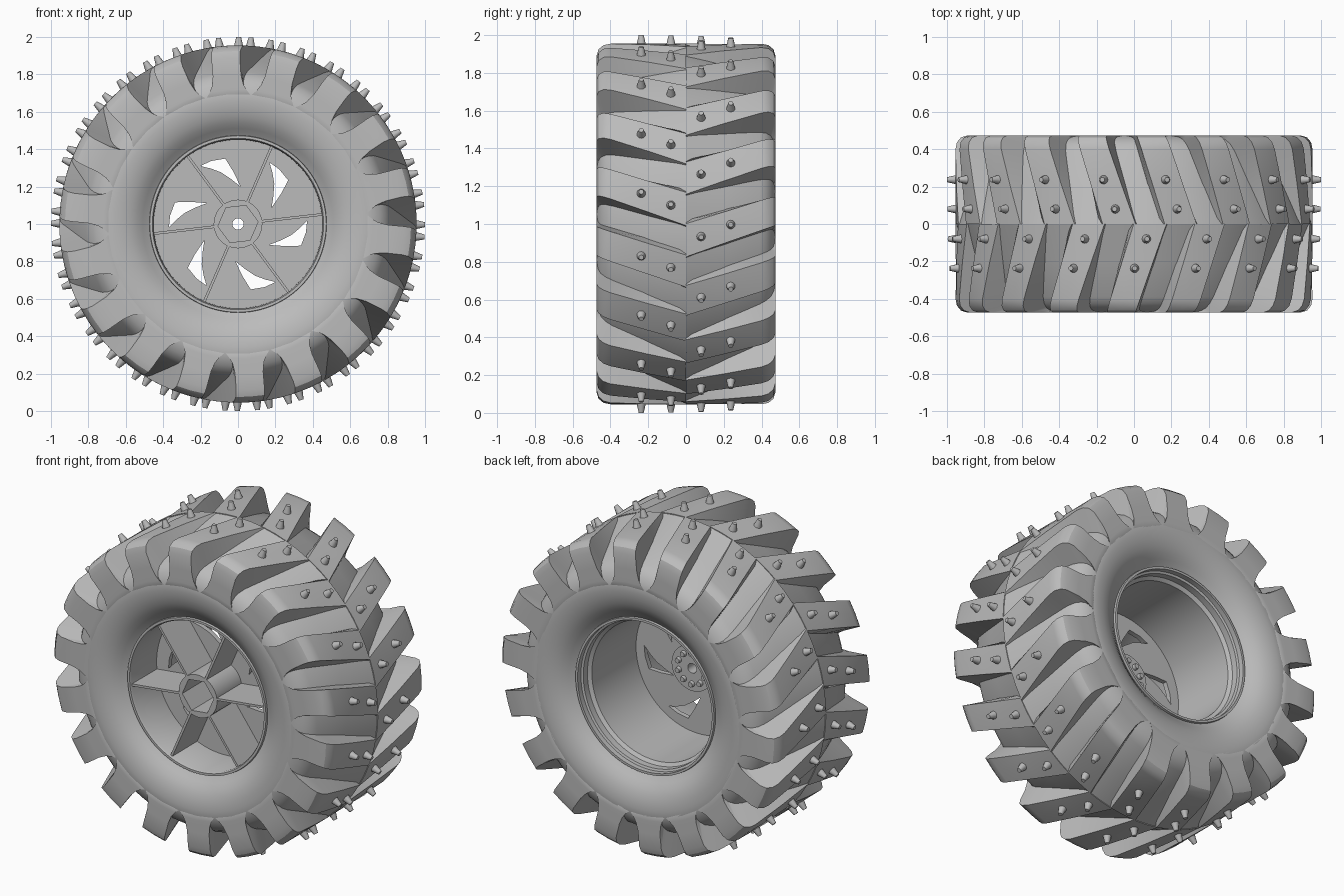
import bpy, bmesh
from math import sin, cos, pi, radians
from mathutils import Matrix

if "Cube" in bpy.data.objects:
    bpy.data.objects.remove(bpy.data.objects["Cube"])

grey = bpy.data.materials.new("plain_grey")
grey.use_nodes = True
COLOUR = (0.5, 0.5, 0.5, 1)
grey.diffuse_color = COLOUR
grey.node_tree.nodes["Principled BSDF"].inputs["Base Color"].default_value = COLOUR

AXLE = Matrix.Translation((0, 0, 1))
COUNT = 18                      # lugs per side
STEP = 2 * pi / COUNT


def polar(r, a, y):
    """Point at radius r, clockwise angle a from the top, depth y."""
    return (r * sin(a), y, 1 + r * cos(a))


def finish(obj, angle=32):
    bpy.ops.object.select_all(action='DESELECT')
    obj.select_set(True)
    bpy.context.view_layer.objects.active = obj
    obj.data.materials.clear()
    obj.data.materials.append(grey)
    bpy.ops.object.shade_smooth_by_angle(angle=radians(angle))


def from_bmesh(name, bm):
    bmesh.ops.recalc_face_normals(bm, faces=bm.faces)
    mesh = bpy.data.meshes.new(name)
    bm.to_mesh(mesh)
    bm.free()
    obj = bpy.data.objects.new(name, mesh)
    bpy.context.collection.objects.link(obj)
    finish(obj)


def bridge(bm, a, b):
    n = len(a)
    for i in range(n):
        j = (i + 1) % n
        bm.faces.new((a[i], a[j], b[j], b[i]))


def lathe(name, profile, segments=96):
    """Revolve a closed (radius, depth) profile about the axle."""
    bm = bmesh.new()
    rings = [[bm.verts.new(polar(r, 2 * pi * k / segments, y)) for r, y in profile]
             for k in range(segments)]
    for k in range(segments):
        bridge(bm, rings[k], rings[(k + 1) % segments])
    from_bmesh(name, bm)


def circle(r, n=64, turn=0.0):
    return [(r * cos(turn + 2 * pi * k / n), r * sin(turn + 2 * pi * k / n)) for k in range(n)]


def plate(name, loops, front, back):
    """Flat plate facing the front, first loop outside, the rest as holes."""
    curve = bpy.data.curves.new(name, 'CURVE')
    curve.dimensions = '2D'
    curve.fill_mode = 'BOTH'
    curve.extrude = (back - front) / 2
    for loop in loops:
        spline = curve.splines.new('POLY')
        spline.points.add(len(loop) - 1)
        for point, (x, y) in zip(spline.points, loop):
            point.co = (x, y, 0, 1)
        spline.use_cyclic_u = True
    obj = bpy.data.objects.new(name, curve)
    bpy.context.collection.objects.link(obj)
    obj.location = (0, (front + back) / 2, 1)
    obj.rotation_euler = (pi / 2, 0, 0)
    bpy.ops.object.select_all(action='DESELECT')
    obj.select_set(True)
    bpy.context.view_layer.objects.active = obj
    bpy.ops.object.convert(target='MESH')
    finish(bpy.context.object)


# Tyre carcass: groove floor sloping down from the centre ridge, shoulder, sidewall, bead
half = [(.95, 0), (.88, .2), (.812, .39), (.79, .425), (.76, .45), (.725, .466), (.695, .473),
        (.66, .473), (.62, .468), (.575, .455), (.54, .437), (.51, .415), (.49, .398), (.47, .385)]
lathe("tyre_carcass", half + [(r, -y) for r, y in reversed(half[1:])])

# Tread lugs: outer radius, outer depth, half width, floor radius, floor depth
STATIONS = [(.955, 0, 5.3, .935, 0), (.955, .2, 5, .865, .2), (.955, .40, 4.8, .805, .37),
            (.947, .437, 4.8, .79, .40), (.925, .463, 4.8, .77, .425), (.89, .474, 4.9, .75, .44),
            (.80, .474, 5.4, .72, .452), (.75, .474, 6.4, .70, .458),
            (.72, .474, 7.8, .69, .462), (.695, .473, 9.6, .68, .465)]


def lug_angle(depth, index, side):
    """Centre line of a slanted lug; the back half is shifted by half a step."""
    return index * STEP + radians(2 - 20 * (depth - .16)) + (STEP / 2 if side > 0 else 0)


def tread(name, side):
    bm = bmesh.new()
    for i in range(COUNT):
        rings = []
        for r, y, w, fr, fy in STATIONS:
            top, base = lug_angle(y, i, side), lug_angle(fy, i, side)
            h, b = radians(w), radians(min(w + 1.2, 9.8))
            points = [(fr, base - b, fy), (r, top - h, y), (r, top, y),
                      (r, top + h, y), (fr, base + b, fy)]
            rings.append([bm.verts.new(polar(pr, a, side * d)) for pr, a, d in points])
        for a, b in zip(rings, rings[1:]):
            bridge(bm, a, b)
        bm.faces.new(rings[0])
        bm.faces.new(rings[-1])
    from_bmesh(name, bm)


# Studs: two tapered pins on every lug
def studs(name, side):
    bm = bmesh.new()
    for i in range(COUNT):
        for depth, offset in ((.08, 4), (.237, .2)):
            a = i * STEP + radians(offset) + (STEP / 2 if side > 0 else 0)
            place = AXLE @ Matrix.Rotation(a, 4, 'Y') @ Matrix.Translation((0, side * depth, .972))
            bmesh.ops.create_cone(bm, cap_ends=True, segments=12, radius1=.026,
                                  radius2=.013, depth=.056, matrix=place)
    from_bmesh(name, bm)


for side, label in ((-1, "front"), (1, "back")):
    tread(label + "_tread_lugs", side)
    studs(label + "_studs", side)

# Rim barrel with stepped back lip
lathe("rim_barrel", [(.475, -.38), (.472, -.402), (.458, -.402), (.452, -.39), (.45, -.15),
                     (.425, -.12), (.425, .31), (.445, .325), (.445, .365), (.458, .37),
                     (.458, .402), (.472, .402), (.475, .38)])

# Wheel disc with six swept windows
WINDOW = [(.37, 123), (.366, 113), (.356, 101), (.28, 95), (.2, 86), (.24, 98), (.29, 108), (.33, 116)]
windows = [[(r * cos(radians(a + 60 * k)), r * sin(radians(a + 60 * k))) for r, a in WINDOW]
           for k in range(6)]
plate("wheel_disc", [circle(.452), circle(.03, 24)] + windows, -.15, -.12)

# Hub with hexagonal socket in front and a bolted flange behind
plate("hub_socket", [circle(.13, 48), circle(.108, 6, radians(6.5))], -.39, -.14)
plate("hub_flange", [circle(.14, 48), circle(.03, 24)], -.13, -.06)
bm = bmesh.new()
for k in range(10):
    a = k * pi / 5
    bmesh.ops.create_cone(bm, cap_ends=True, segments=12, radius1=.02, radius2=.015, depth=.03,
                          matrix=Matrix.Translation(polar(.095, a, -.055)) @ Matrix.Rotation(-pi / 2, 4, 'X'))
from_bmesh("flange_bolts", bm)

# Six thin deep spokes
bm = bmesh.new()
for k in range(6):
    spoke = (AXLE @ Matrix.Rotation(-radians(6.5 + 60 * k), 4, 'Y')
             @ Matrix.Translation((.289, -.268, 0)) @ Matrix.Diagonal((.33, .245, .014, 1)))
    bmesh.ops.create_cube(bm, size=1, matrix=spoke)
from_bmesh("spokes", bm)
